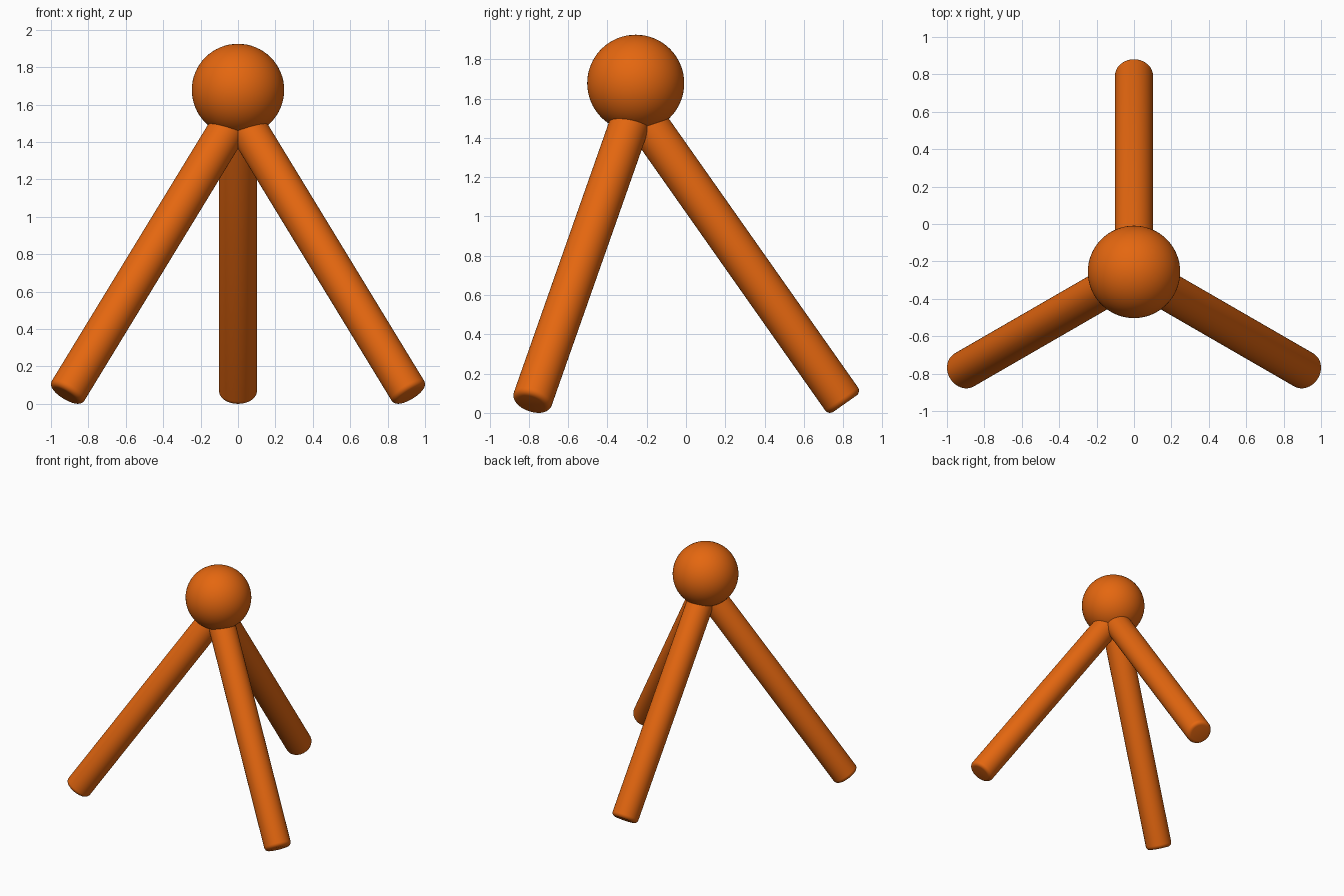
import bpy, math
from mathutils import Vector

if "Cube" in bpy.data.objects:
    bpy.data.objects.remove(bpy.data.objects["Cube"])

HUB = Vector((0, -0.256, 1.56))   # where the leg axes meet
SPREAD, FOOT_Z = 1.065, 0.047     # foot centre distance and height
LEG_R, BALL_R = 0.102, 0.247

orange = bpy.data.materials.new("orange")
orange.diffuse_color = (0.78, 0.135, 0.005, 1)
orange.use_nodes = True
orange.node_tree.nodes["Principled BSDF"].inputs["Base Color"].default_value = orange.diffuse_color


def finish(name):
    ob = bpy.context.object
    ob.name = name
    ob.data.materials.append(orange)
    return ob


# Ball on top
bpy.ops.mesh.primitive_uv_sphere_add(segments=64, ring_count=32, radius=BALL_R,
                                     location=(0, HUB.y, 1.678))
finish("ball")
bpy.ops.object.shade_smooth()


# Three splayed legs with softly rounded ends
def leg(name, degrees):
    a = math.radians(degrees)
    foot = Vector((SPREAD * math.cos(a), HUB.y + SPREAD * math.sin(a), FOOT_Z))
    axis = HUB - foot
    bpy.ops.mesh.primitive_cylinder_add(
        vertices=48, radius=LEG_R, depth=axis.length, location=(foot + HUB) / 2,
        rotation=axis.to_track_quat('Z', 'Y').to_euler())
    ob = finish(name)
    bpy.ops.object.shade_smooth_by_angle(angle=math.radians(40))
    bevel = ob.modifiers.new("rounded_ends", 'BEVEL')
    bevel.width = 0.03
    bevel.segments = 5
    bevel.limit_method = 'ANGLE'
    bevel.angle_limit = math.radians(40)
    # bevelled rim shades smoothly into the side
    ob.data.polygons.foreach_set("use_smooth", [True] * len(ob.data.polygons))
    if "sharp_edge" in ob.data.attributes:
        ob.data.attributes.remove(ob.data.attributes["sharp_edge"])


for name, degrees in (("back_leg", 90), ("front_left_leg", 210), ("front_right_leg", 330)):
    leg(name, degrees)
